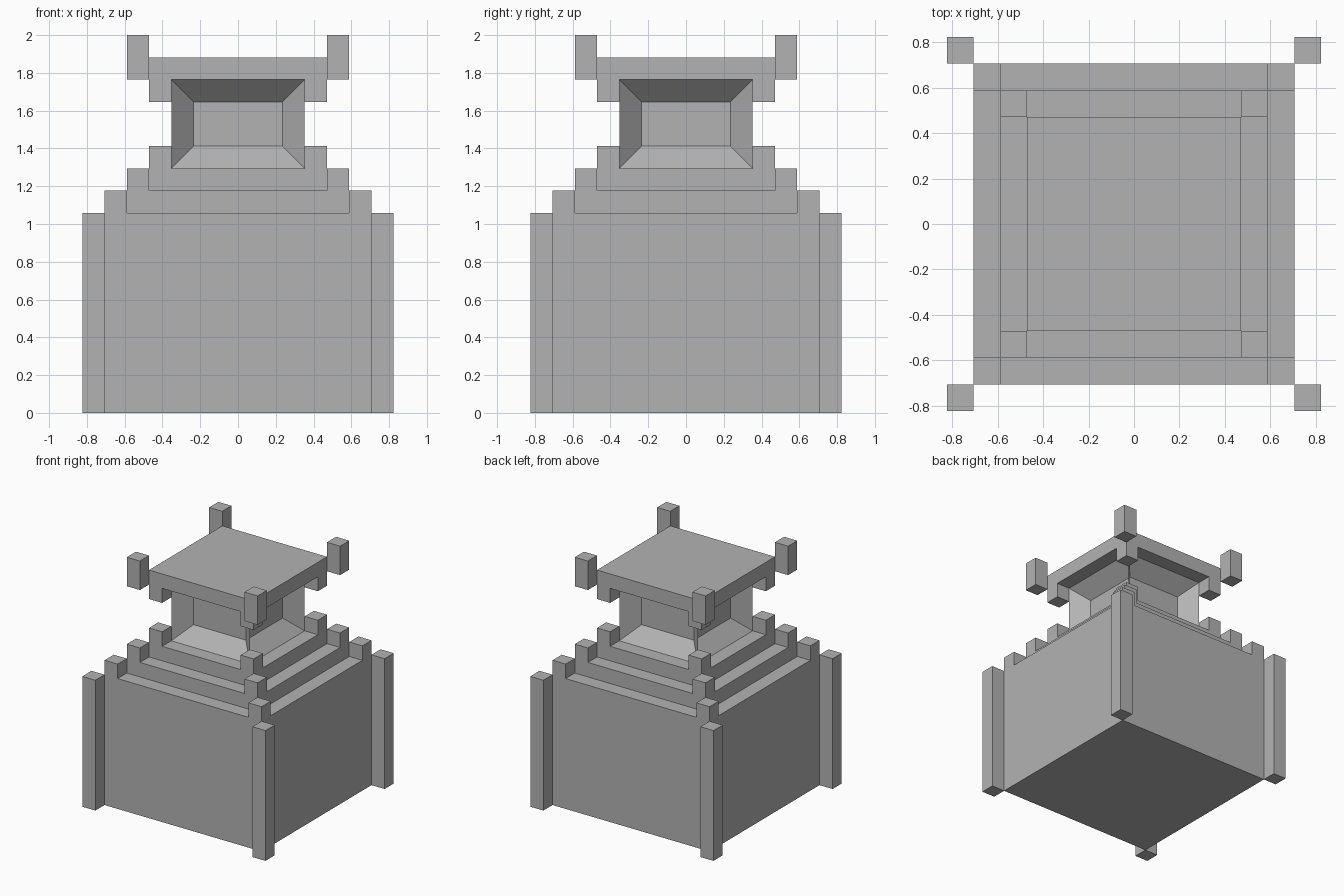
import bpy
import bmesh
from mathutils import Matrix, Vector

old = bpy.data.objects.get("Cube")
if old:
    bpy.data.objects.remove(old, do_unlink=True)

U = 2 / 17  # one block

stone = bpy.data.materials.new("grey_stone")
stone.use_nodes = True
stone.diffuse_color = (0.45, 0.45, 0.45, 1)
stone.node_tree.nodes["Principled BSDF"].inputs["Base Color"].default_value = stone.diffuse_color


def add_box(bm, x, y, z):
    """Add a box from three (low, high) ranges counted in blocks."""
    size = Vector([b - a for a, b in (x, y, z)]) * U
    centre = Vector([(a + b) / 2 for a, b in (x, y, z)]) * U
    bmesh.ops.create_cube(bm, size=1, matrix=Matrix.Translation(centre) @ Matrix.Diagonal(size).to_4x4())


def finish(name, bm):
    mesh = bpy.data.meshes.new(name)
    bm.to_mesh(mesh)
    bm.free()
    mesh.materials.append(stone)
    obj = bpy.data.objects.new(name, mesh)
    bpy.context.collection.objects.link(obj)


def slab(name, half, low, high, windows=False):
    """Square block on the centre line, with an optional recess in each side."""
    bm = bmesh.new()
    add_box(bm, (-half, half), (-half, half), (low, high))
    if windows:
        bm.normal_update()
        sides = [f for f in bm.faces if abs(f.normal.z) < 0.5]
        bmesh.ops.inset_individual(bm, faces=sides, thickness=U, depth=-U, use_even_offset=True)
    finish(name, bm)


def corners(name, inner, low, high):
    """Four one-block posts, one in each corner."""
    bm = bmesh.new()
    for x in (inner, -inner - 1):
        for y in (inner, -inner - 1):
            add_box(bm, (x, x + 1), (y, y + 1), (low, high))
    finish(name, bm)


# Base and its corner pillars
slab("base", 6, 0, 9)
corners("base_pillars", 6, 0, 9)

# Stepped tiers, each ringed by corner blocks
slab("lower_tier", 5, 9, 10)
corners("lower_tier_corners", 5, 9, 10)
slab("upper_tier", 4, 10, 11)
corners("upper_tier_corners", 4, 10, 11)

# Lantern with recessed windows
slab("lantern", 3, 11, 15, windows=True)
corners("lantern_foot_corners", 3, 11, 12)

# Roof with brackets below and raised posts at the corners
corners("roof_brackets", 3, 14, 15)
slab("roof", 4, 15, 16)
corners("roof_posts", 4, 15, 17)
